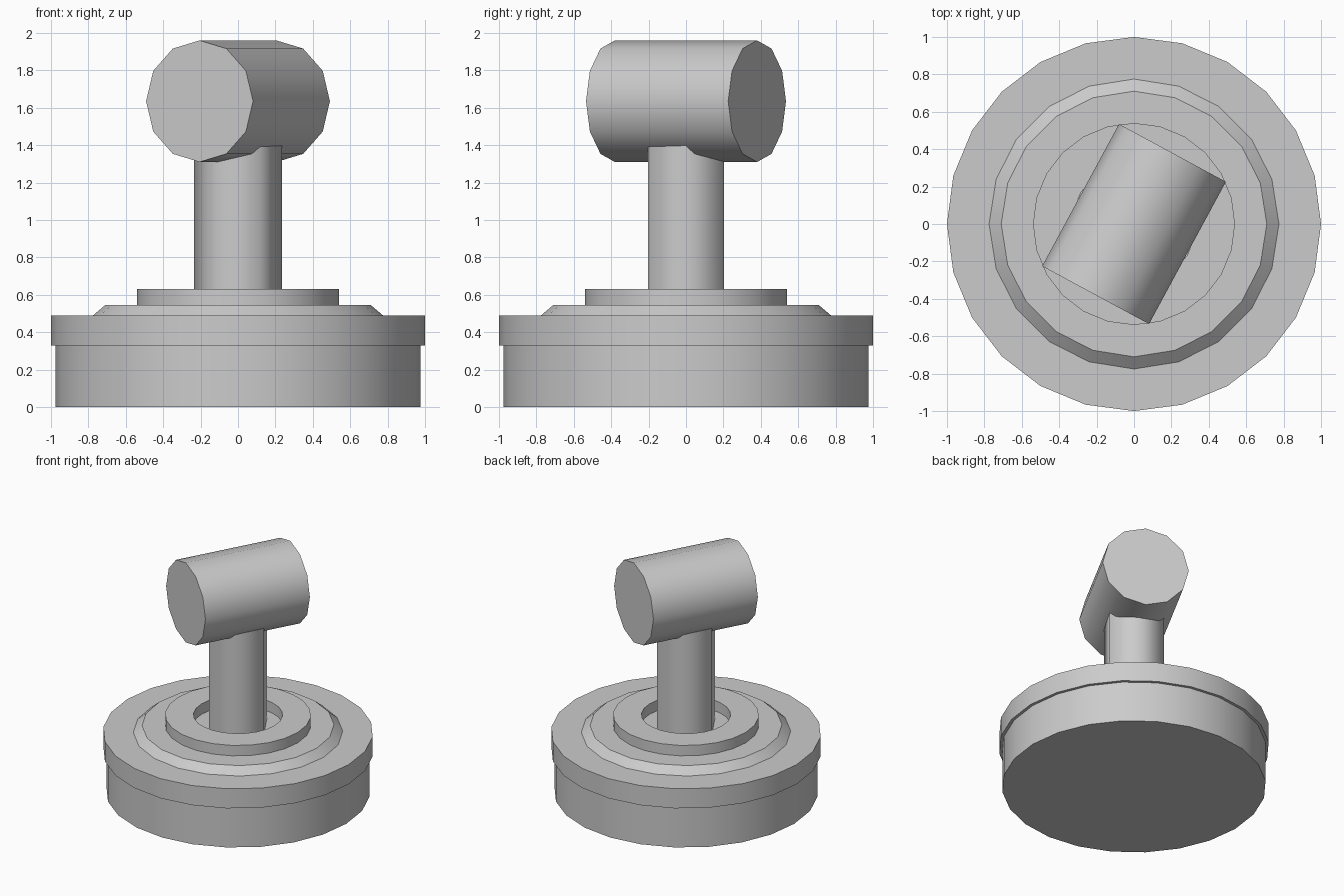
import bpy, bmesh, math
from mathutils import Matrix

cube = bpy.data.objects.get("Cube")
if cube:
    bpy.data.objects.remove(cube, do_unlink=True)

# Single plain grey material
GREY = (0.6, 0.6, 0.6, 1.0)
grey = bpy.data.materials.new("plain grey")
grey.use_nodes = True
grey.diffuse_color = GREY
grey.node_tree.nodes["Principled BSDF"].inputs["Base Color"].default_value = GREY


def finish(name, bm, smooth_angle):
    """Turn a bmesh into a named, shaded object."""
    bmesh.ops.recalc_face_normals(bm, faces=bm.faces)
    mesh = bpy.data.meshes.new(name)
    bm.to_mesh(mesh)
    bm.free()
    mesh.materials.append(grey)
    obj = bpy.data.objects.new(name, mesh)
    bpy.context.collection.objects.link(obj)
    bpy.ops.object.select_all(action="DESELECT")
    obj.select_set(True)
    bpy.context.view_layer.objects.active = obj
    bpy.ops.object.shade_smooth_by_angle(angle=math.radians(smooth_angle))
    return obj


def frustum(name, sides, r_low, r_high, z_low, z_high, smooth_angle=35):
    """Capped upright prism or cone with a vertex on +x."""
    bm = bmesh.new()
    rings = []
    for r, z in ((r_low, z_low), (r_high, z_high)):
        angles = [math.tau * i / sides for i in range(sides)]
        rings.append([bm.verts.new((r * math.cos(a), r * math.sin(a), z)) for a in angles])
        bm.faces.new(rings[-1])
    low, high = rings
    for i in range(sides):
        j = (i + 1) % sides
        bm.faces.new((low[i], low[j], high[j], high[i]))
    return finish(name, bm, smooth_angle)


def collar(name, sides, r_in, r_out, z_low, z_high):
    """Flat ring with a round hole."""
    bm = bmesh.new()
    profile = [(r_in, z_low), (r_out, z_low), (r_out, z_high), (r_in, z_high)]
    rings = []
    for i in range(sides):
        a = math.tau * i / sides
        rings.append([bm.verts.new((r * math.cos(a), r * math.sin(a), z)) for r, z in profile])
    for i in range(sides):
        here, there = rings[i], rings[(i + 1) % sides]
        for k in range(4):
            n = (k + 1) % 4
            bm.faces.new((here[k], there[k], there[n], here[n]))
    return finish(name, bm, 35)


# Stepped round base
frustum("base_drum", 24, 0.977, 0.977, 0, 0.33)
frustum("base_rim", 24, 1.0, 1.0, 0.33, 0.49)
frustum("bevelled_plate", 20, 0.775, 0.71, 0.49, 0.545)
collar("post_collar", 24, 0.33, 0.54, 0.545, 0.63)

# Six-sided post with softened shading
frustum("post", 6, 0.235, 0.235, 0.545, 1.5, smooth_angle=65)

# Twelve-sided cross cylinder, lying down and turned about the post
head = frustum("cross_head", 12, 0.325, 0.325, -0.432, 0.432)
head.data.transform(
    Matrix.Translation((0, 0, 1.635))
    @ Matrix.Rotation(math.radians(-28.4), 4, "Z")
    @ Matrix.Rotation(math.radians(90), 4, "X")
    @ Matrix.Rotation(math.radians(90), 4, "Z")
)
